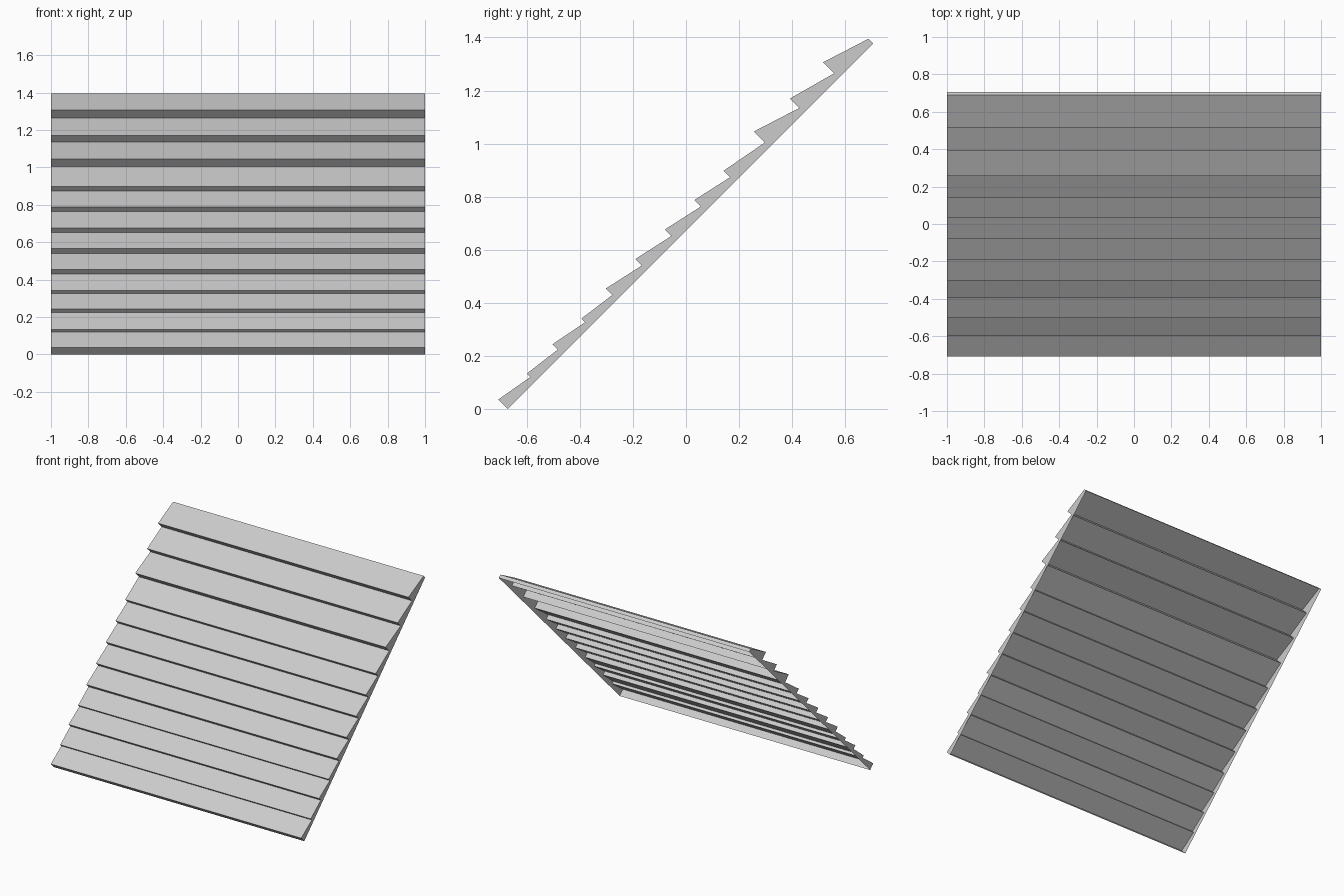
import bpy
from mathutils import Vector

cube = bpy.data.objects.get("Cube")
if cube:
    bpy.data.objects.remove(cube, do_unlink=True)

# One plain grey for everything
grey = bpy.data.materials.new("plain_grey")
grey.use_nodes = True
grey.diffuse_color = (0.6, 0.6, 0.6, 1)
grey.node_tree.nodes["Principled BSDF"].inputs["Base Color"].default_value = (0.6, 0.6, 0.6, 1)

HALF = 1.0     # half width
BASE = 0.672   # open underside, in the tilted frame
LIP = 0.707    # where a board meets the riser above it


def tilt(u, w, x):
    """Point at distance u up the 45 degree slope and w out from it."""
    return Vector((x, (u - w) / 2, (u + w) / 2))


def make_object(name, verts, faces):
    mesh = bpy.data.meshes.new(name)
    mesh.from_pydata(verts, [], faces)
    mesh.materials.append(grey)
    obj = bpy.data.objects.new(name, mesh)
    bpy.context.collection.objects.link(obj)


def make_sheet(name, path):
    """Sweep an open path across the full width."""
    verts = [tilt(u, w, x) for u, w in path for x in (-HALF, HALF)]
    faces = [(2 * i, 2 * i + 1, 2 * i + 3, 2 * i + 2) for i in range(len(path) - 1)]
    make_object(name, verts, faces)


# Board lengths come in three courses of four; each has its own butt height
lengths = [0.206] * 4 + [0.222] * 4 + [0.261] * 4
butts = [0.743, 0.733, 0.747, 0.735] + [0.756] * 5 + [0.79, 0.778, 0.79]

# Overlapping boards: riser plus sloping face
outline = []
u = -BASE
for i, (length, butt) in enumerate(zip(lengths, butts)):
    board = [(u, LIP if i else BASE), (u, butt), (u + length, LIP)]
    make_sheet(f"board_{i + 1}", board)
    outline += board[:2]
    u += length

# Top edge strip
make_sheet("top_edge", [(u, LIP), (u, BASE)])
outline += [(u, LIP), (u, BASE)]

# Flat end panels
for name, x in (("left_end", HALF), ("right_end", -HALF)):
    order = outline[::-1] if x > 0 else outline
    make_object(name, [tilt(a, w, x) for a, w in order], [tuple(range(len(order)))])
